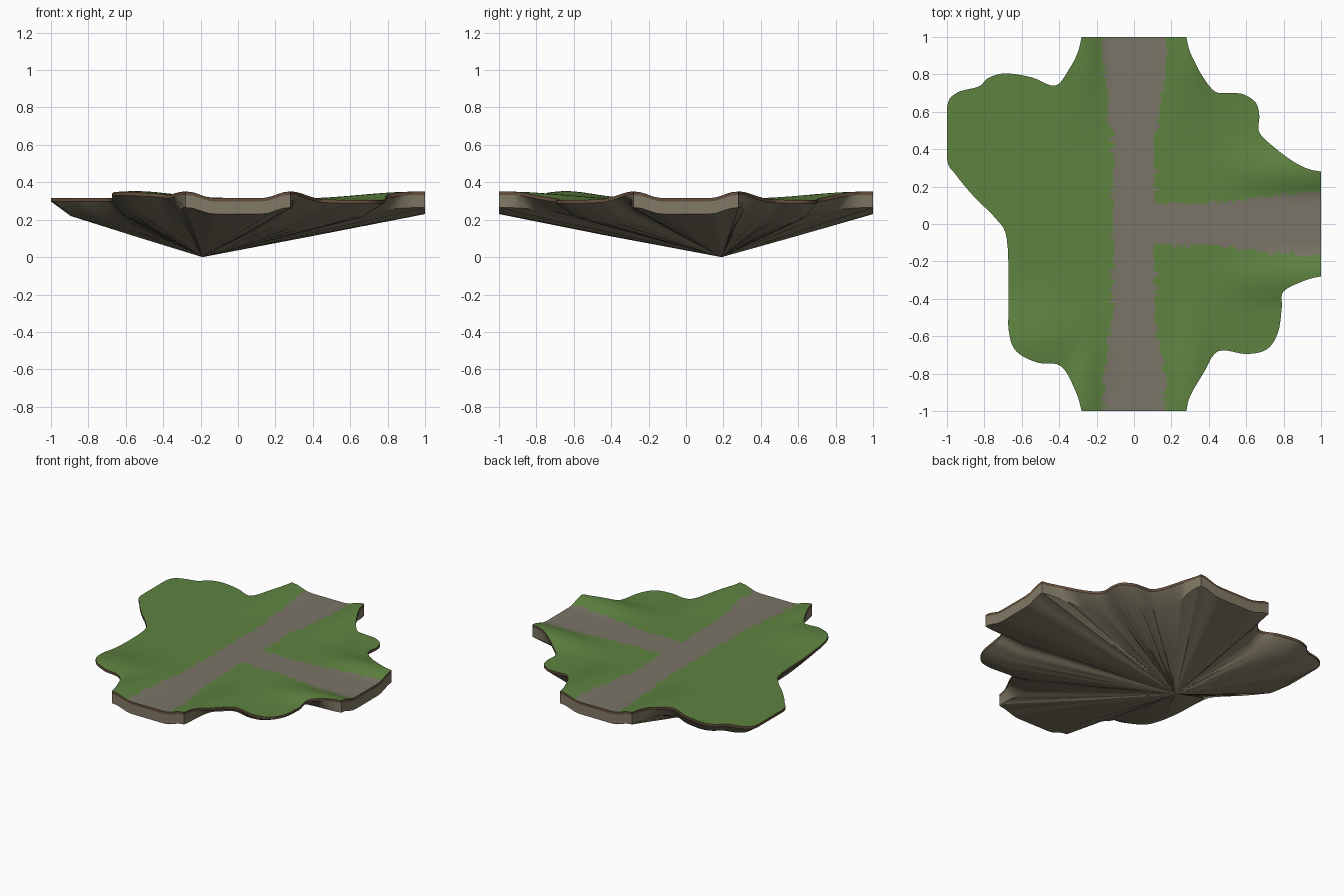
import bpy, bmesh, math, random
from mathutils import Vector
from mathutils.geometry import delaunay_2d_cdt

if "Cube" in bpy.data.objects:
    bpy.data.objects.remove(bpy.data.objects["Cube"])
random.seed(4)


def make_material(name, srgb):
    colour = [((c / 255 + 0.055) / 1.055) ** 2.4 for c in srgb] + [1]
    mat = bpy.data.materials.new(name)
    mat.use_nodes = True
    mat.diffuse_color = colour
    bsdf = mat.node_tree.nodes["Principled BSDF"]
    bsdf.inputs["Base Color"].default_value = colour
    bsdf.inputs["Roughness"].default_value = 0.9
    return mat


grass = make_material("grass green", (94, 130, 64))
road = make_material("road grey", (122, 117, 103))
soil = make_material("soil brown", (100, 78, 60))
stone = make_material("stone grey brown", (130, 122, 102))


def smooth(low, high, value):
    t = min(max((value - low) / (high - low), 0), 1)
    return t * t * (3 - 2 * t)


def bank(across, along):
    """Raised verge beside a road, growing towards the end of the road."""
    side = smooth(0.13, 0.27, across) * (1 - smooth(0.29, 0.46, across))
    return side * smooth(0.35, 0.95, along)


def height(x, y):
    verge = max(bank(abs(x), abs(y)), bank(abs(y), x))
    hill = math.exp(-((x + 0.55) / 0.28) ** 2 - ((y + 0.64) / 0.2) ** 2)
    lobe_dip = smooth(0.3, 0.6, x) * smooth(0.3, 0.6, abs(y))
    return 0.315 + max(0.035 * verge, 0.038 * hill) - 0.01 * lobe_dip


def on_road(x, y):
    def half_width(along):
        return 0.115 + 0.05 * smooth(0.4, 0.9, along)
    return abs(x) < half_width(abs(y)) or (x > 0 and abs(y) < half_width(x))


def curve_through(points, steps=5):
    """Catmull-Rom curve through the points, sharp at both ends."""
    p = [Vector(q) for q in [points[0], *points, points[-1]]]
    out = []
    for a, b, c, d in zip(p, p[1:], p[2:], p[3:]):
        for i in range(steps):
            t = i / steps
            out.append(0.5 * (2 * b + (c - a) * t
                              + (2 * a - 5 * b + 4 * c - d) * t ** 2
                              + (3 * b - a - 3 * c + d) * t ** 3))
    return out


# Coast between the three straight road ends, clockwise
coasts = [
    [(.28, 1), (.3, .92), (.36, .8), (.43, .71), (.5, .7), (.58, .695),
     (.65, .65), (.67, .58), (.67, .49), (.75, .41), (.85, .335),
     (.93, .295), (1, .28)],
    [(1, -.28), (.92, -.3), (.8, -.36), (.79, -.45), (.77, -.58),
     (.71, -.67), (.6, -.695), (.45, -.68), (.37, -.8), (.3, -.92),
     (.28, -1)],
    [(-.28, -1), (-.31, -.9), (-.39, -.76), (-.52, -.74), (-.63, -.68),
     (-.67, -.57), (-.67, -.4), (-.68, -.08), (-.74, .03), (-.85, .14),
     (-.95, .26), (-1, .35), (-1, .62), (-.95, .7), (-.83, .735),
     (-.78, .78), (-.69, .805), (-.55, .785), (-.42, .74), (-.34, .84),
     (-.3, .92), (-.28, 1)],
]
outline = []
for i, coast in enumerate(coasts):
    outline += curve_through(coast)
    start, end = Vector(coast[-1]), Vector(coasts[(i + 1) % 3][0])
    outline += [start.lerp(end, k / 14) for k in range(14)]
outline.reverse()
for p in outline:
    p.x, p.y = max(-1, min(1, p.x)), max(-1, min(1, p.y))


def add_object(name, bm, materials):
    mesh = bpy.data.meshes.new(name)
    bm.to_mesh(mesh)
    bm.free()
    for mat in materials:
        mesh.materials.append(mat)
    obj = bpy.data.objects.new(name, mesh)
    bpy.context.collection.objects.link(obj)
    return obj


# Ground surface: triangulated outline with scattered inner points
step = 0.035
count = int(1 / step)
scatter = [Vector((i * step + random.uniform(-.01, .01),
                   j * step + random.uniform(-.01, .01)))
           for i in range(-count, count + 1) for j in range(-count, count + 1)]
points, _, triangles, *_ = delaunay_2d_cdt(
    outline + scatter, [], [list(range(len(outline)))], 1, 1e-5)
bm = bmesh.new()
verts = [bm.verts.new((p.x, p.y, height(p.x, p.y))) for p in points]
for tri in triangles:
    face = bm.faces.new([verts[i] for i in tri])
    face.smooth = True
    centre = face.calc_center_median()
    face.material_index = int(on_road(centre.x, centre.y))
    face.normal_update()
    if face.normal.z < 0:
        face.normal_flip()
bmesh.ops.delete(bm, geom=[v for v in bm.verts if not v.link_faces],
                 context="VERTS")
add_object("ground_surface", bm, [grass, road])

# Rock base: soil rim, cliff band, then a fan down to the lowest point
tip = Vector((-0.19, 0.19, 0))
bm = bmesh.new()
rings = [[], [], [], []]
for p in outline:
    top = Vector((p.x, p.y, height(p.x, p.y)))
    at_road_end = smooth(0.8, 0.97, max(abs(p.x) if p.x > 0 else 0, abs(p.y)))
    inward = 0.13 * (1 - at_road_end)
    rim = top - Vector((0, 0, 0.018))
    foot = top.lerp(Vector((tip.x, tip.y, top.z)), inward)
    foot.z -= 0.085 + 0.01 * (1 - at_road_end)
    middle = foot.lerp(tip, 0.5 + random.uniform(-.05, .05))
    middle.z += random.uniform(-.004, .004)
    for ring, co in zip(rings, (top, rim, foot, middle)):
        ring.append(bm.verts.new(co))
lowest = bm.verts.new(tip)
for i in range(len(outline)):
    j = (i + 1) % len(outline)
    for level in range(3):
        upper, lower = rings[level], rings[level + 1]
        face = bm.faces.new((upper[j], upper[i], lower[i], lower[j]))
        face.material_index = 0 if level == 0 else 1
    bm.faces.new((rings[3][j], rings[3][i], lowest)).material_index = 1
bmesh.ops.recalc_face_normals(bm, faces=bm.faces)
# The open shell must face outwards: its lowest faces point down
bm.normal_update()
if sum(f.normal.z * f.calc_area() for f in bm.faces) > 0:
    bmesh.ops.reverse_faces(bm, faces=bm.faces)
rock = add_object("rock_base", bm, [soil, stone])
bpy.ops.object.select_all(action="DESELECT")
rock.select_set(True)
bpy.context.view_layer.objects.active = rock
bpy.ops.object.shade_smooth_by_angle(angle=math.radians(25))
